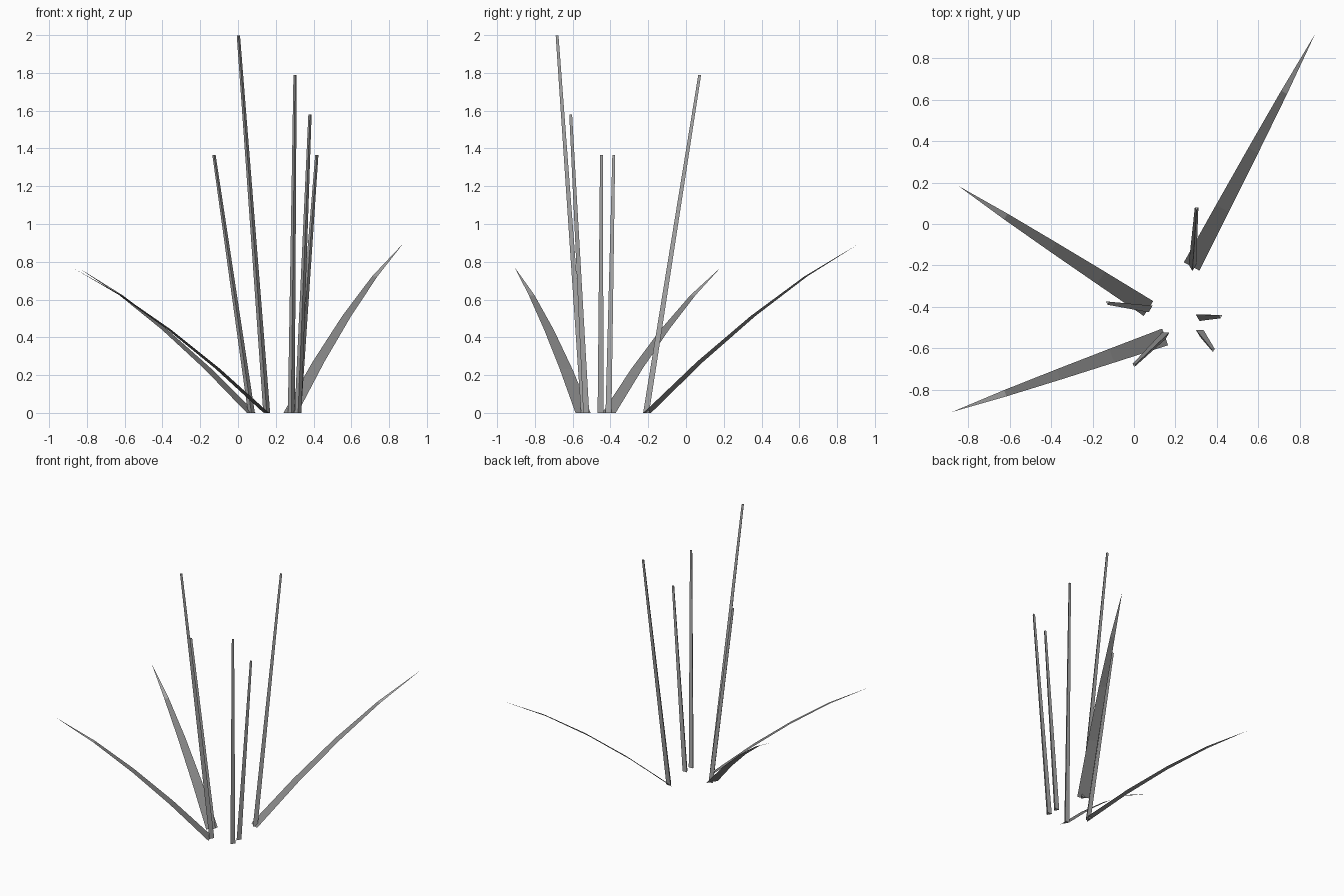
import bpy, bmesh, math
from mathutils import Vector

if "Cube" in bpy.data.objects:
    bpy.data.objects.remove(bpy.data.objects["Cube"])

def material(name, v):
    m = bpy.data.materials.new(name)
    m.diffuse_color = (v, v, v, 1)
    m.use_nodes = True
    m.node_tree.nodes["Principled BSDF"].inputs["Base Color"].default_value = m.diffuse_color
    return m

grey = material("mid grey", 0.4)
dark = material("dark grey", 0.25)

def finish(bm, name, mats):
    me = bpy.data.meshes.new(name)
    bm.to_mesh(me)
    bm.free()
    for m in mats:
        me.materials.append(m)
    bpy.context.collection.objects.link(bpy.data.objects.new(name, me))

# Thin tapering three-sided stems, leaning from base to top
def stem(name, base, top, r0=0.021, r1=0.010):
    bm = bmesh.new()
    rings = []
    for c, r in ((base, r0), (top, r1)):
        rings.append([bm.verts.new(Vector(c) + Vector((r * math.cos(a), r * math.sin(a), 0)))
                      for a in (-math.pi / 2, math.pi / 6, math.pi * 5 / 6)])
    lo, hi = rings
    for i in range(3):
        j = (i + 1) % 3
        bm.faces.new((lo[i], lo[j], hi[j], hi[i]))
    bm.faces.new(hi)
    bm.faces.new(lo[::-1])
    finish(bm, name, [grey])

# Flat arched blades tapering to a point, with a lighter tip
def leaf(name, base, tip, width=0.085):
    bm = bmesh.new()
    b, t = Vector(base), Vector(tip)
    d = t - b
    side = Vector((d.y, -d.x, 0)).normalized() * width / 2
    arch = (0, 0.303, 0.573, 0.808, 1)
    taper = (1, 0.83, 0.63, 0.38)
    prev = None
    for i in range(4):
        p = b + d * (i / 4)
        p.z = t.z * arch[i]
        s = side * taper[i]
        row = [bm.verts.new(p + s), bm.verts.new(p - s)]
        if prev:
            bm.faces.new((prev[0], row[0], row[1], prev[1]))
        prev = row
    end = bm.faces.new((prev[0], bm.verts.new(t), prev[1]))
    end.material_index = 1
    bm.normal_update()
    if end.normal.z < 0:
        bmesh.ops.reverse_faces(bm, faces=bm.faces)
    finish(bm, name, [dark, grey])

stems = [((0.152, -0.535, 0), (0.002, -0.68, 1.998)),
         ((0.282, -0.206, 0), (0.302, 0.075, 1.79)),
         ((0.318, -0.523, 0), (0.381, -0.608, 1.58)),
         ((0.316, -0.447, 0), (0.417, -0.445, 1.365)),
         ((0.071, -0.405, 0), (-0.127, -0.38, 1.365))]
for i, (b, t) in enumerate(stems):
    stem(f"stem_{i + 1}", b, t)

leaves = [((0.278, -0.205, 0), (0.873, 0.915, 0.895)),
          ((0.07, -0.408, 0), (-0.848, 0.184, 0.77)),
          ((0.15, -0.545, 0), (-0.878, -0.907, 0.77))]
for i, (b, t) in enumerate(leaves):
    leaf(f"leaf_{i + 1}", b, t)
